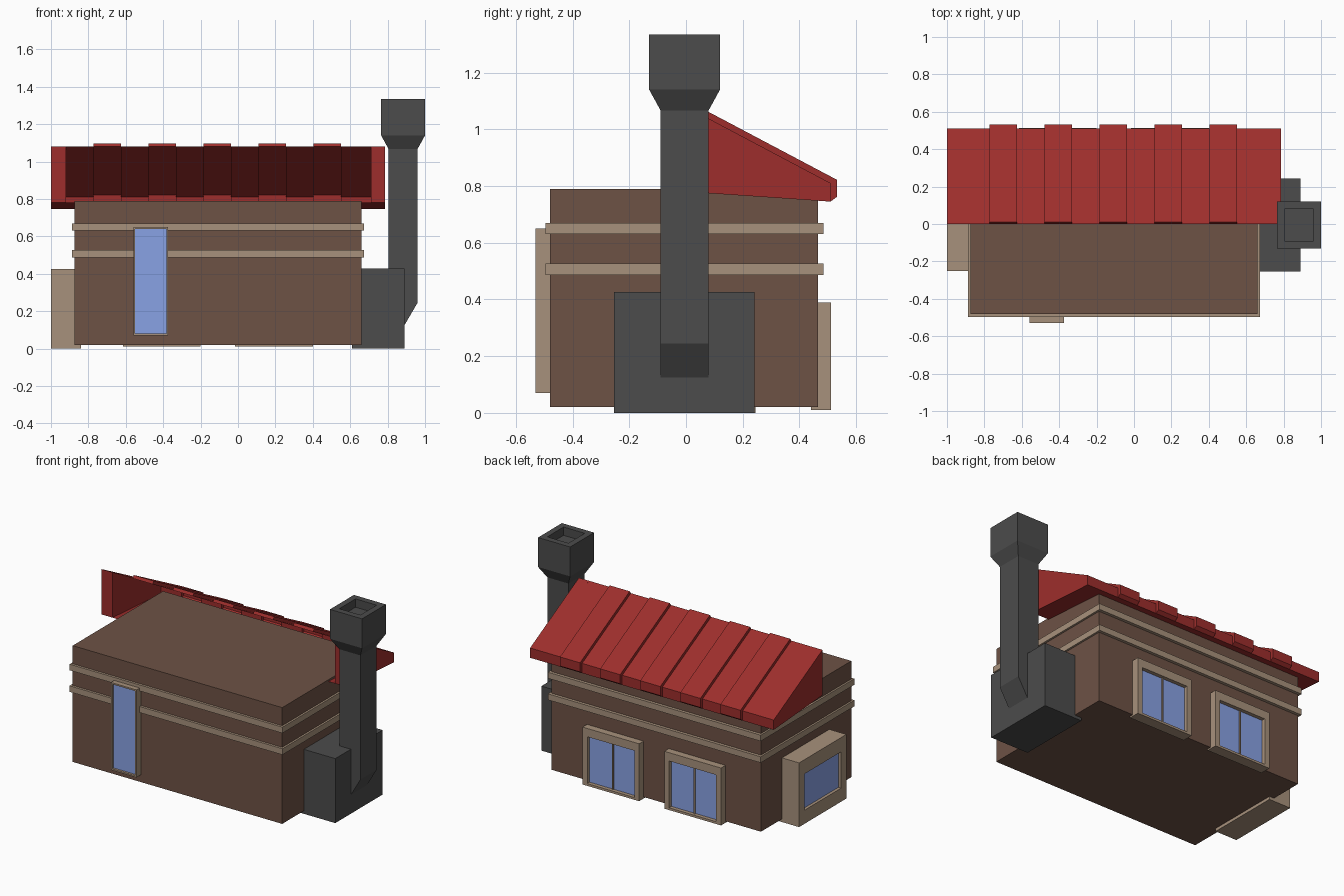
import bpy, bmesh
from mathutils import Vector

if "Cube" in bpy.data.objects:
    bpy.data.objects.remove(bpy.data.objects["Cube"])


def material(name, rgb):
    m = bpy.data.materials.new(name)
    m.diffuse_color = (*rgb, 1)
    m.use_nodes = True
    m.node_tree.nodes["Principled BSDF"].inputs["Base Color"].default_value = m.diffuse_color
    return m


WALL = material("brown_wall", (0.155, 0.085, 0.06))
TRIM = material("tan_trim", (0.39, 0.285, 0.2))
ROOF = material("red_roof", (0.34, 0.027, 0.025))
IRON = material("dark_iron", (0.072, 0.072, 0.072))
GLASS = material("blue_glass", (0.25, 0.36, 0.78))


def finish(name, bm, *mats, recalc=True):
    if recalc:
        bmesh.ops.recalc_face_normals(bm, faces=bm.faces)
    me = bpy.data.meshes.new(name)
    bm.to_mesh(me)
    bm.free()
    for m in mats:
        me.materials.append(m)
    ob = bpy.data.objects.new(name, me)
    bpy.context.collection.objects.link(ob)
    return ob


def box_mesh(lo, hi):
    bm = bmesh.new()
    bmesh.ops.create_cube(bm, size=1)
    for v in bm.verts:
        v.co = [hi[i] if v.co[i] > 0 else lo[i] for i in range(3)]
    bm.normal_update()
    return bm


def box(name, lo, hi, mat):
    return finish(name, box_mesh(lo, hi), mat)


def window_box(name, lo, hi, normal, open_lo, open_hi, depth):
    """Box whose face along `normal` has a recessed glass pane."""
    bm = box_mesh(lo, hi)
    n = Vector(normal)
    face = max(bm.faces, key=lambda f: f.normal.dot(n))
    mid = face.calc_center_median()
    bmesh.ops.inset_region(bm, faces=[face], thickness=0.005)
    for v in face.verts:
        for i in range(3):
            if not normal[i]:
                v.co[i] = open_hi[i] if v.co[i] > mid[i] else open_lo[i]
    rim = bmesh.ops.extrude_discrete_faces(bm, faces=[face])["faces"][0]
    bmesh.ops.translate(bm, verts=rim.verts, vec=-n * depth)
    rim.material_index = 1
    return finish(name, bm, TRIM, GLASS)


def loft(name, rings, mat):
    """Stack of rectangles (x0, x1, y0, y1, z) joined by quads."""
    bm = bmesh.new()
    loops = [[bm.verts.new(p) for p in ((a, c, z), (b, c, z), (b, d, z), (a, d, z))]
             for a, b, c, d, z in rings]
    for r, s in zip(loops, loops[1:]):
        for i in range(4):
            j = (i + 1) % 4
            bm.faces.new((r[i], r[j], s[j], s[i]))
    bm.faces.new(loops[0])
    bm.faces.new(loops[-1])
    return finish(name, bm, mat)


# House body and the two bands around it
box("house_body", (-0.875, -0.48, 0.02), (0.66, 0.465, 0.79), WALL)
for name, z0, z1 in (("lower_band", 0.487, 0.527), ("upper_band", 0.63, 0.67)):
    box(name, (-0.887, -0.496, z0), (0.673, 0.485, z1), TRIM)

# Front door
window_box("front_door", (-0.56, -0.53, 0.07), (-0.373, -0.46, 0.65), (0, -1, 0),
           (-0.55, 0, 0.08), (-0.383, 0, 0.64), 0.015)

# Two back windows, each with a centre bar
for i, x in enumerate((-0.615, -0.015)):
    window_box(f"back_window_{i + 1}", (x, 0.44, 0.01), (x + 0.415, 0.512, 0.39), (0, 1, 0),
               (x + 0.035, 0, 0.025), (x + 0.38, 0, 0.335), 0.025)
    box(f"window_bar_{i + 1}", (x + 0.203, 0.48, 0.025), (x + 0.212, 0.495, 0.335), TRIM)

# Bay window on the left side
window_box("bay_window", (-1.0, -0.25, 0), (-0.84, 0.245, 0.425), (-1, 0, 0),
           (0, -0.195, 0.09), (0, 0.19, 0.33), 0.02)

# Chimney: stove base, then bent pipe with a hollow cap
box("chimney_base", (0.61, -0.253, 0), (0.89, 0.242, 0.427), IRON)
P = (-0.09, 0.08)
C = (-0.13, 0.12)
loft("chimney_pipe", [
    (0.805, 0.89, *P, 0.125), (0.805, 0.96, *P, 0.245), (0.805, 0.96, *P, 1.067),
    (0.765, 1.0, *C, 1.14), (0.765, 1.0, *C, 1.335),
    (0.805, 0.96, *P, 1.335), (0.805, 0.96, *P, 1.28)], IRON)

# Lean-to roof: alternating flat and raised strips, open toward the front
FLAT = [(0, 1.08), (0.015, 1.072), (0.51, 0.81), (0.51, 0.745)]
RAISED = [(0, 1.08), (0.012, 1.097), (0.532, 0.822), (0.532, 0.762), (0.51, 0.745)]
STEP = 0.147
edges = [-0.92] + [-0.772 + STEP * i for i in range(10)] + [0.71]
bm = bmesh.new()
for i, (x0, x1) in enumerate(zip(edges, edges[1:])):
    prof = RAISED if i % 2 else FLAT
    for (ya, za), (yb, zb) in zip(prof, prof[1:]):
        bm.faces.new([bm.verts.new(p) for p in
                      ((x0, ya, za), (x1, ya, za), (x1, yb, zb), (x0, yb, zb))])
    if i % 2:  # side skirts of a raised strip
        for x, flip in ((x0, 1), (x1, -1)):
            pts = (RAISED + FLAT[-2:0:-1])[::flip]
            bm.faces.new([bm.verts.new((x, y, z)) for y, z in pts])
bmesh.ops.remove_doubles(bm, verts=bm.verts, dist=0.0005)
# Roof underside
bm.faces.new([bm.verts.new(p) for p in ((-0.92, 0, 0.78), (-0.92, 0.51, 0.745),
                                        (0.71, 0.51, 0.745), (0.71, 0, 0.78))])
bm.normal_update()
for f in bm.faces:  # slope faces outward and up
    c = f.calc_center_median()
    if abs(f.normal.x) < 0.5 and c.z > 0.77 and f.normal.z < 0:
        f.normal_flip()
    elif f.normal.y < -0.9 and c.y > 0.4:
        f.normal_flip()
finish("roof_panels", bm, ROOF, recalc=False)

# Solid gable ends
GABLE = [(0, 0.78), (0.51, 0.745), (0.51, 0.81), (0, 1.08)]
for name, x0, x1 in (("left_gable", -1.0, -0.92), ("right_gable", 0.71, 0.785)):
    bm = bmesh.new()
    f = bm.faces.new([bm.verts.new((x0, y, z)) for y, z in GABLE])
    ext = bmesh.ops.extrude_face_region(bm, geom=[f])["geom"]
    bmesh.ops.translate(bm, verts=[g for g in ext if isinstance(g, bmesh.types.BMVert)],
                        vec=(x1 - x0, 0, 0))
    finish(name, bm, ROOF)
